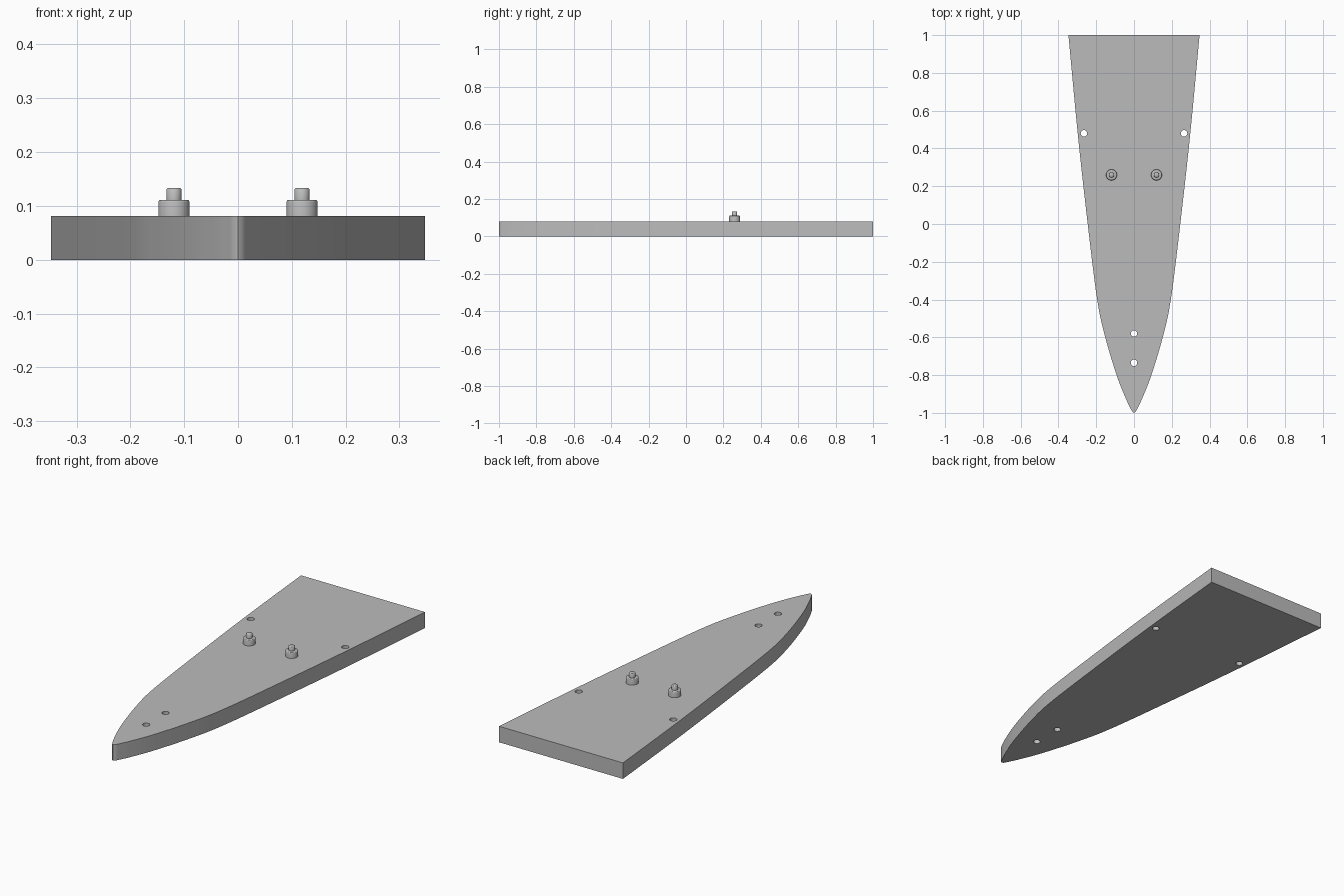
import bpy, bmesh, math
from mathutils import Vector

if "Cube" in bpy.data.objects:
    bpy.data.objects.remove(bpy.data.objects["Cube"])

THICK = 0.081

grey = bpy.data.materials.new("plain grey")
grey.use_nodes = True
grey.diffuse_color = (0.5, 0.5, 0.5, 1)
grey.node_tree.nodes["Principled BSDF"].inputs["Base Color"].default_value = (0.5, 0.5, 0.5, 1)


def smooth_path(pts, steps=8):
    """Catmull-Rom curve through the points."""
    p = [Vector(q) for q in pts]
    p = [2 * p[0] - p[1]] + p + [2 * p[-1] - p[-2]]
    out = []
    for a, b, c, d in zip(p, p[1:], p[2:], p[3:]):
        for i in range(steps):
            t = i / steps
            out.append(0.5 * (2 * b + (c - a) * t + (2 * a - 5 * b + 4 * c - d) * t ** 2
                              + (3 * b - a - 3 * c + d) * t ** 3))
    return out + [p[-2]]


def select_only(ob):
    bpy.ops.object.select_all(action='DESELECT')
    ob.select_set(True)
    bpy.context.view_layer.objects.active = ob


def circle(cx, cy, r, n=32):
    return [Vector((cx + r * math.cos(math.tau * i / n), cy + r * math.sin(math.tau * i / n)))
            for i in range(n)]


# Tapered plate: square stern, curved flanks, small rounded nose
flank = smooth_path([(0.347, 1), (0.298, 0.48), (0.245, 0), (0.195, -0.4),
                     (0.152, -0.6), (0.092, -0.8), (0.045, -0.92), (0.014, -0.985)])
nose = [Vector((0.008, -0.995)), Vector((0, -1))]
right_half = flank + nose
outline = right_half + [Vector((-v.x, v.y)) for v in reversed(right_half[:-1])]

# Through holes: two near the flanks, two on the centre line
holes = [(0.265, 0.48), (-0.265, 0.48), (0, -0.58), (0, -0.735)]
loops = [outline] + [circle(x, y, 0.017) for x, y in holes]

curve = bpy.data.curves.new("plate", 'CURVE')
curve.dimensions = '2D'
curve.fill_mode = 'BOTH'
curve.extrude = THICK / 2
for loop in loops:
    spline = curve.splines.new('POLY')
    spline.points.add(len(loop) - 1)
    for pt, v in zip(spline.points, loop):
        pt.co = (v.x, v.y, 0, 1)
    spline.use_cyclic_u = True
plate = bpy.data.objects.new("plate", curve)
bpy.context.collection.objects.link(plate)
plate.location.z = THICK / 2
select_only(plate)
bpy.ops.object.convert(target='MESH')
plate = bpy.context.object

# Weld caps to walls and face everything outwards
bm = bmesh.new()
bm.from_mesh(plate.data)
bmesh.ops.remove_doubles(bm, verts=bm.verts, dist=0.00001)
bmesh.ops.recalc_face_normals(bm, faces=bm.faces)
bm.to_mesh(plate.data)
bm.free()
plate.data.materials.clear()
plate.data.materials.append(grey)
bpy.ops.object.shade_smooth_by_angle(angle=math.radians(30))


# Stepped pegs: wide collar with a narrow pin, edges rounded
def make_peg(name, x, y):
    profile = [(0, 0.07), (0.029, 0.07), (0.029, 0.107), (0.028, 0.11), (0.026, 0.111),
               (0.014, 0.111), (0.014, 0.131), (0.012, 0.133), (0, 0.133)]
    bm = bmesh.new()
    verts = [bm.verts.new((r, 0, z)) for r, z in profile]
    edges = [bm.edges.new(pair) for pair in zip(verts, verts[1:])]
    bmesh.ops.spin(bm, geom=verts + edges, cent=(0, 0, 0), axis=(0, 0, 1),
                   angle=math.tau, steps=32)
    bmesh.ops.remove_doubles(bm, verts=bm.verts, dist=0.00001)
    bmesh.ops.recalc_face_normals(bm, faces=bm.faces)
    mesh = bpy.data.meshes.new(name)
    bm.to_mesh(mesh)
    bm.free()
    mesh.materials.append(grey)
    peg = bpy.data.objects.new(name, mesh)
    peg.location = (x, y, 0)
    bpy.context.collection.objects.link(peg)
    select_only(peg)
    bpy.ops.object.shade_smooth_by_angle(angle=math.radians(50))


for name, side in (("left_peg", 1), ("right_peg", -1)):
    make_peg(name, side * 0.119, 0.26)
